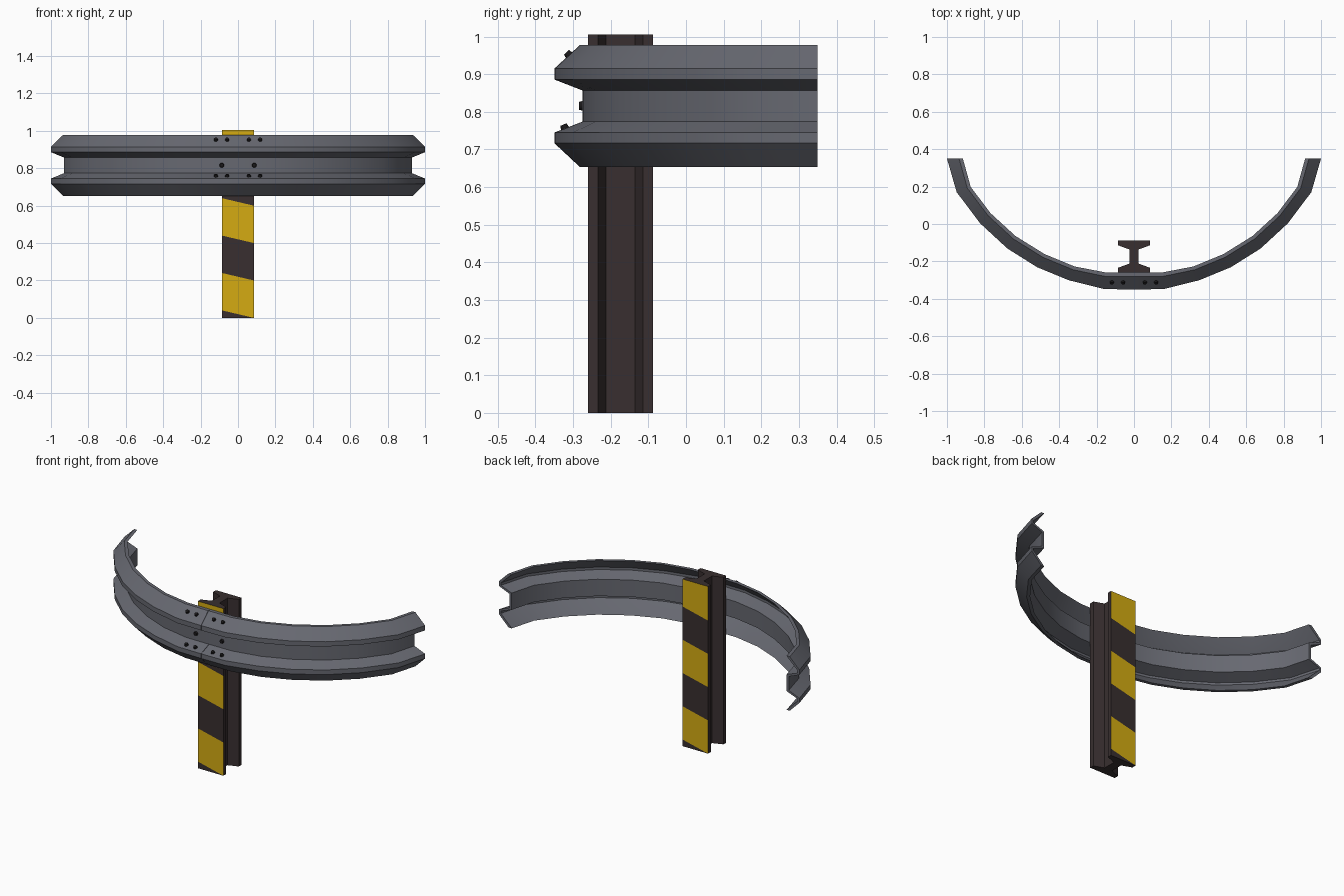
import bpy, bmesh, math
from mathutils import Vector

if "Cube" in bpy.data.objects:
    bpy.data.objects.remove(bpy.data.objects["Cube"])


def material(name, rgb):
    m = bpy.data.materials.new(name)
    m.diffuse_color = (*rgb, 1)
    m.use_nodes = True
    m.node_tree.nodes["Principled BSDF"].inputs["Base Color"].default_value = m.diffuse_color
    return m


STEEL = material("grey steel", (0.135, 0.14, 0.165))
DARK = material("dark brown", (0.040, 0.028, 0.029))
YELLOW = material("warning yellow", (0.66, 0.41, 0.006))
BLACK = material("bolt black", (0.010, 0.009, 0.010))


def finish(bm, name, mats, smooth=None):
    bmesh.ops.recalc_face_normals(bm, faces=bm.faces[:])
    me = bpy.data.meshes.new(name)
    bm.to_mesh(me)
    bm.free()
    for m in mats:
        me.materials.append(m)
    ob = bpy.data.objects.new(name, me)
    bpy.context.collection.objects.link(ob)
    if smooth:
        me.shade_smooth()
        me.set_sharp_from_angle(angle=math.radians(smooth))
    return ob


# Curved two-wave rail: plan curves of the crest (outer) and the back (inner)
OUTER = [(0.001, -.35), (.158, -.348), (.348, -.301), (.518, -.231),
         (.677, -.131), (.822, .003), (.948, .17), (1, .35)]
INNER = [(0.001, -.26), (.152, -.259), (.318, -.227), (.478, -.161),
         (.634, -.064), (.767, .058), (.873, .198), (.915, .35)]
# Cross-section: (depth from crest 0 to back 1, height)
FRONT = [(.83, .978), (.76, .978), (0, .915), (0, .886), (.83, .857),
         (.83, .774), (0, .745), (0, .717), (.76, .653), (.83, .653)]
BACK = [(1, .978), (.92, .970), (.15, .908), (.15, .893), (1, .866),
        (1, .765), (.15, .738), (.15, .724), (.92, .661), (1, .653)]
SECTION = FRONT + BACK[::-1]


def rail(side, name):
    bm = bmesh.new()
    rings = []
    for o, i in zip(OUTER, INNER):
        rings.append([bm.verts.new((side * (o[0] + (i[0] - o[0]) * t),
                                    o[1] + (i[1] - o[1]) * t, z))
                      for t, z in SECTION])
    n, h = len(SECTION), len(FRONT)
    for a, b in zip(rings, rings[1:]):
        for k in range(n):
            j = (k + 1) % n
            bm.faces.new((a[k], a[j], b[j], b[k]))
    for r in (rings[0], rings[-1]):          # end caps as a strip of quads
        for k in range(h - 1):
            bm.faces.new((r[k], r[k + 1], r[n - 2 - k], r[n - 1 - k]))
    return finish(bm, name, [STEEL], 30)


rail(1, "right_rail")
rail(-1, "left_rail")

# I-beam post with tapered flanges
YC, HEIGHT = -0.174, 1.005
quarter = [(.085, -.086), (.085, -.060), (.025, -.038)]
right = quarter + [(x, -y) for x, y in quarter[::-1]]
outline = right + [(-x, y) for x, y in right[::-1]]
bm = bmesh.new()
base = bm.faces.new([bm.verts.new((x, y + YC, 0)) for x, y in outline])
top = bmesh.ops.extrude_face_region(bm, geom=[base])["geom"]
bmesh.ops.translate(bm, vec=(0, 0, HEIGHT),
                    verts=[g for g in top if isinstance(g, bmesh.types.BMVert)])
bmesh.ops.recalc_face_normals(bm, faces=bm.faces[:])

# Diagonal warning stripes cut into the front and back faces
SLOPE, START, STEP = 0.235, 0.02, 0.2


def striped(face):
    return abs(face.normal.y) > .99 and abs(face.calc_center_median().y - YC) > .08


bm.normal_update()
for s in (-1, 1):
    for k in range(5):
        faces = [f for f in bm.faces if striped(f) and f.normal.y * s > 0]
        geom = list({e for f in faces for e in f.edges} | {v for f in faces for v in f.verts}) + faces
        bmesh.ops.bisect_plane(bm, geom=geom, dist=1e-5,
                               plane_co=(0, 0, START + STEP * k),
                               plane_no=Vector((-s * SLOPE, 0, 1)).normalized())
        bm.normal_update()
for f in bm.faces:
    if striped(f):
        c = f.calc_center_bounds()
        c = sum((v.co for v in f.verts), Vector()) / len(f.verts)
        s = 1 if f.normal.y > 0 else -1
        band = math.floor((c.z - s * SLOPE * c.x - START) / STEP)
        f.material_index = 1 if band % 2 == 0 else 0
finish(bm, "post", [DARK, YELLOW])


# Bolt heads, each facing along its rail surface normal
def bolt(name, loc, normal, radius):
    bm = bmesh.new()
    bmesh.ops.create_cone(bm, cap_ends=True, segments=10, radius1=radius,
                          radius2=radius * .7, depth=.02)
    ob = finish(bm, name, [BLACK], 40)
    ob.location = loc
    ob.rotation_euler = Vector(normal).to_track_quat('Z', 'Y').to_euler()


for side, word in ((-1, "left"), (1, "right")):
    for x in (.058, .118):
        bolt(f"upper_bolt_{word}", (side * x, -.311, .951), (0, -.68, .73), .013)
        bolt(f"lower_bolt_{word}", (side * x, -.322, .757), (0, -.39, .92), .013)
    bolt(f"middle_bolt_{word}", (side * .087, -.275, .816), (0, -1, 0), .015)
